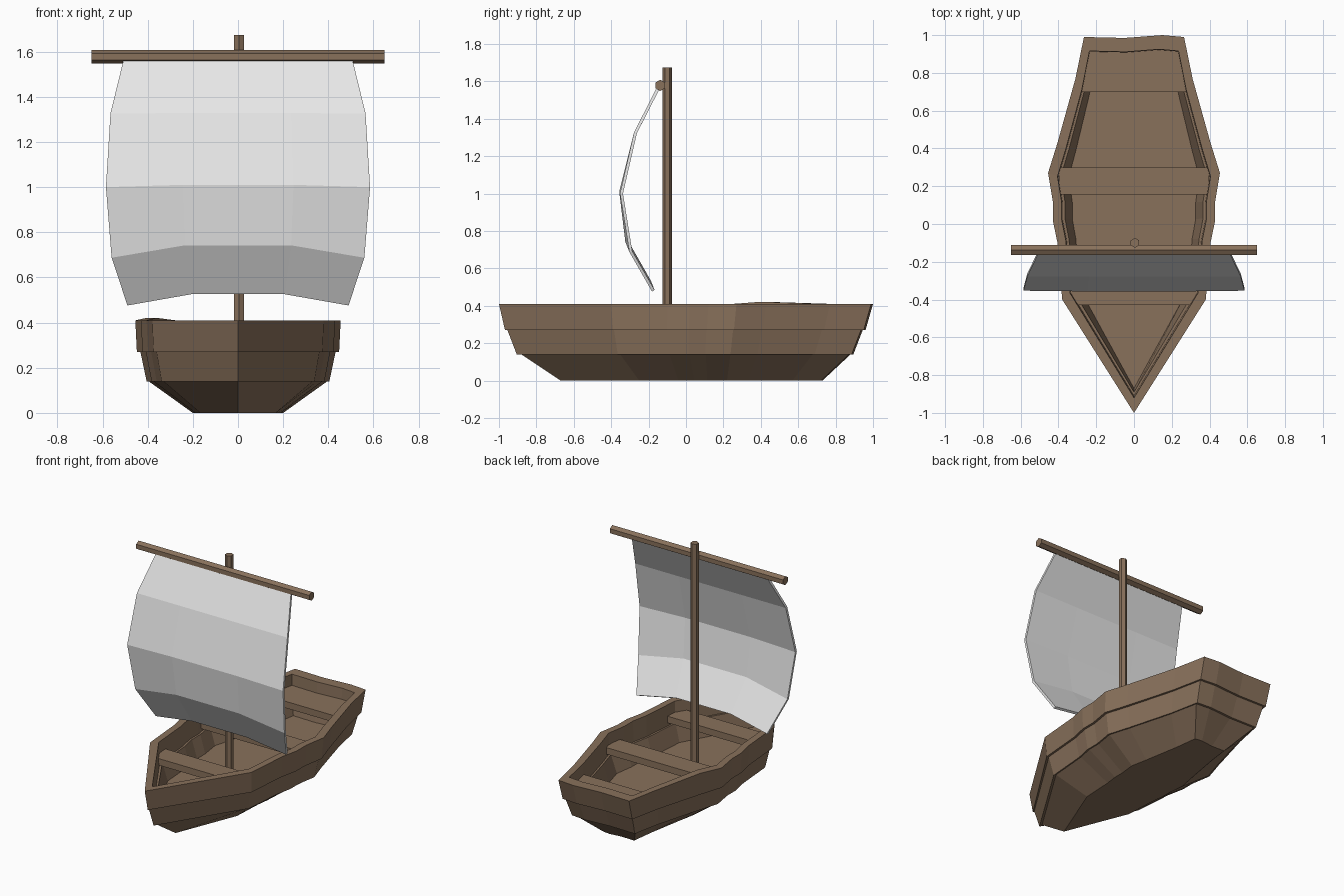
import bpy, bmesh, math
from mathutils import Vector

if "Cube" in bpy.data.objects:
    bpy.data.objects.remove(bpy.data.objects["Cube"], do_unlink=True)


def material(name, rgb):
    m = bpy.data.materials.new(name)
    m.use_nodes = True
    m.diffuse_color = (*rgb, 1)
    m.node_tree.nodes["Principled BSDF"].inputs["Base Color"].default_value = (*rgb, 1)
    return m


wood = material("brown wood", (0.25, 0.165, 0.105))
canvas = material("white canvas", (0.8, 0.8, 0.8))


def finish(name, bm, mat):
    bmesh.ops.recalc_face_normals(bm, faces=bm.faces)
    mesh = bpy.data.meshes.new(name)
    bm.to_mesh(mesh)
    bm.free()
    mesh.materials.append(mat)
    ob = bpy.data.objects.new(name, mesh)
    bpy.context.collection.objects.link(ob)
    return ob


# Gunwale outline from bow to stern: half width, y
SIDE = [(0.38, -0.40), (0.405, -0.1), (0.43, 0.02), (0.43, 0.12),
        (0.455, 0.27), (0.405, 0.43), (0.31, 0.77), (0.265, 0.99)]
OUTLINE = ([(0, -1)] + SIDE + [(0.15, 1.0), (-0.05, 0.985)]
           + [(-x, y) for x, y in reversed(SIDE)])

# Lapped strakes outside, then over the rim and down inside: z, width scale, bow y, stern y
LEVELS = [(0.0, 0.44, -0.67, 0.73), (0.14, 0.87, -0.88, 0.88),
          (0.14, 0.89, -0.905, 0.895), (0.27, 0.95, -0.955, 0.945),
          (0.27, 0.985, -0.968, 0.96), (0.41, 1.0, -1.0, 1.0),
          (0.41, 0.89, -0.92, 0.925), (0.27, 0.88, -0.91, 0.92),
          (0.27, 0.85, -0.89, 0.91), (0.15, 0.76, -0.87, 0.89)]


def build_hull():
    bm = bmesh.new()
    rings = []
    for z, sx, bow, stern in LEVELS:
        ring = []
        for x, y in OUTLINE:
            # small raised knot on one side of the rail
            lift = 0.011 if z > 0.4 and x < 0 and abs(y - 0.43) < 0.01 else 0
            t = (y + 1) / 2
            ring.append(bm.verts.new((x * sx, bow + (stern - bow) * t, z + lift)))
        rings.append(ring)
    n = len(OUTLINE)
    for a, b in zip(rings, rings[1:]):
        for i in range(n):
            j = (i + 1) % n
            bm.faces.new((a[i], a[j], b[j], b[i]))
    bm.faces.new(rings[0])
    bm.faces.new(rings[-1])
    return finish("hull", bm, wood)


def half_width(y):
    pts = [(0, -1)] + SIDE
    for (x0, y0), (x1, y1) in zip(pts, pts[1:]):
        if y0 <= y <= y1:
            return x0 + (x1 - x0) * (y - y0) / (y1 - y0)
    return pts[-1][0]


# Benches cut to the width of the hull
def bench(name, y0, y1, top=0.335, thick=0.045):
    bm = bmesh.new()
    ends = [(s * half_width(y) * 0.9, y) for y, s in
            ((y0, -1), (y0, 1), (y1, 1), (y1, -1))]
    face = bm.faces.new([bm.verts.new((x, y, top - thick)) for x, y in ends])
    up = bmesh.ops.extrude_face_region(bm, geom=[face])
    bmesh.ops.translate(bm, vec=(0, 0, thick),
                        verts=[v for v in up["geom"] if isinstance(v, bmesh.types.BMVert)])
    return finish(name, bm, wood)


# Six-sided poles
def pole(name, start, end, radius):
    a, b = Vector(start), Vector(end)
    bm = bmesh.new()
    bmesh.ops.create_cone(bm, cap_ends=True, segments=6, radius1=radius,
                          radius2=radius, depth=(b - a).length)
    rot = (b - a).to_track_quat("Z", "Y").to_matrix()
    bmesh.ops.rotate(bm, verts=bm.verts, matrix=rot)
    bmesh.ops.translate(bm, verts=bm.verts, vec=(a + b) / 2)
    return finish(name, bm, wood)


# Billowing sail: half width, y, edge z, rise of the middle columns
def build_sail():
    rows = [(0.505, -0.145, 1.57, 0.0), (0.565, -0.27, 1.325, 0.0),
            (0.585, -0.345, 1.0, 0.01), (0.56, -0.295, 0.69, 0.055),
            (0.49, -0.175, 0.48, 0.05)]
    bm = bmesh.new()
    grid = []
    for w, y, z, rise in rows:
        grid.append([bm.verts.new((w * f, y - (rise * 0.4 if abs(f) < 1 else 0),
                                   z + (rise if abs(f) < 1 else 0)))
                     for f in (-1, -0.42, 0.42, 1)])
    for a, b in zip(grid, grid[1:]):
        for i in range(3):
            bm.faces.new((a[i], a[i + 1], b[i + 1], b[i]))
    ob = finish("sail", bm, canvas)
    solid = ob.modifiers.new("cloth thickness", "SOLIDIFY")
    solid.thickness = 0.016
    solid.offset = 0
    return ob


build_hull()
bench("front_bench", -0.43, -0.29)
bench("middle_bench", 0.155, 0.30)
bench("stern_bench", 0.70, 0.93)
pole("mast", (0.005, -0.1, 0.14), (0.005, -0.1, 1.675), 0.026)
pole("yard", (-0.65, -0.138, 1.578), (0.65, -0.138, 1.578), 0.03)
build_sail()
